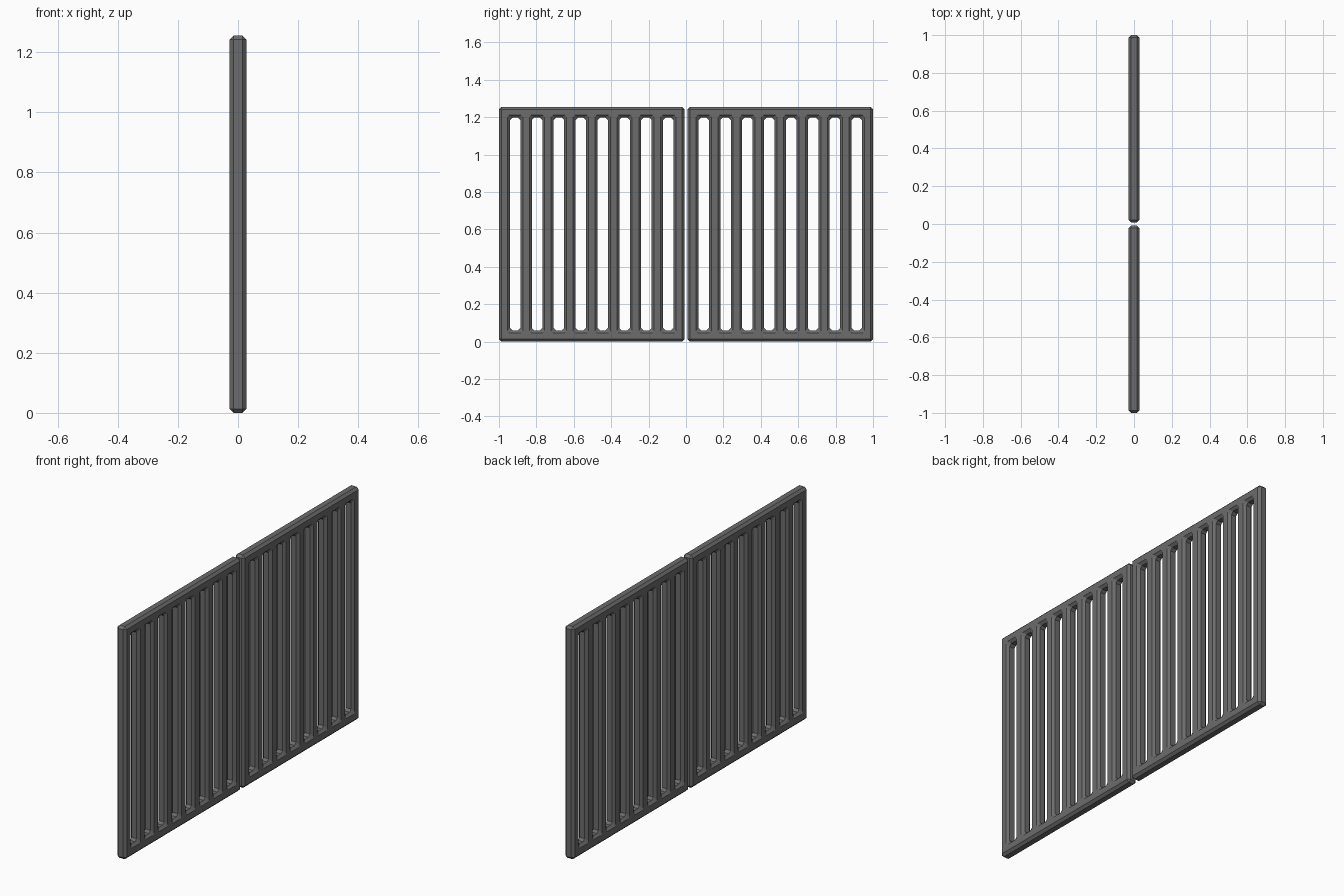
import bpy, bmesh

if "Cube" in bpy.data.objects:
    bpy.data.objects.remove(bpy.data.objects["Cube"])

W, H = 0.992, 1.255      # panel width and height
T, C = 0.028, 0.013      # half thickness and chamfer size
SLOTS, PITCH = 8, 0.117
SLOT_W, SLOT_Z0, SLOT_Z1 = 0.056, 0.06, 1.197

steel = bpy.data.materials.new("dark_grey")
steel.diffuse_color = (0.15, 0.15, 0.15, 1)
steel.use_nodes = True
steel.node_tree.nodes["Principled BSDF"].inputs["Base Color"].default_value = steel.diffuse_color


def rect_loop(bm, x, y0, y1, z0, z1, cut):
    """Rectangle with cut corners, in the plane at x."""
    pts = [(y0 + cut, z0), (y1 - cut, z0), (y1, z0 + cut), (y1, z1 - cut),
           (y1 - cut, z1), (y0 + cut, z1), (y0, z1 - cut), (y0, z0 + cut)]
    return [bm.verts.new((x, y, z)) for y, z in pts]


def wall(bm, y0, y1, z0, z1, inset, cut_face, cut_mid):
    """Chamfered wall running through the panel's thickness."""
    loops = []
    for x, i, cut in ((-T, inset, cut_face), (-T + C, 0, cut_mid),
                      (T - C, 0, cut_mid), (T, inset, cut_face)):
        loops.append(rect_loop(bm, x, y0 + i, y1 - i, z0 + i, z1 - i, cut))
    for a, b in zip(loops, loops[1:]):
        for k in range(8):
            n = (k + 1) % 8
            bm.faces.new((a[k], a[n], b[n], b[k]))


def panel(name, y):
    bm = bmesh.new()
    # outer rim
    wall(bm, -W / 2, W / 2, 0, H, C, 0, C)
    # vertical slots, widening towards both faces
    for i in range(SLOTS):
        c = (i - (SLOTS - 1) / 2) * PITCH
        wall(bm, c - SLOT_W / 2, c + SLOT_W / 2, SLOT_Z0, SLOT_Z1, -C, 0.009, C)
    bmesh.ops.remove_doubles(bm, verts=bm.verts[:], dist=1e-5)
    # flat faces with the slots left open
    for s in (-1, 1):
        rim = [e for e in bm.edges if e.is_boundary
               and all(abs(v.co.x - s * T) < 1e-5 for v in e.verts)]
        bmesh.ops.triangle_fill(bm, edges=rim, use_beauty=True, normal=(s, 0, 0))
    bmesh.ops.dissolve_limit(bm, angle_limit=0.01, verts=bm.verts[:], edges=bm.edges[:])
    bmesh.ops.recalc_face_normals(bm, faces=bm.faces[:])
    me = bpy.data.meshes.new(name)
    bm.to_mesh(me)
    bm.free()
    me.materials.append(steel)
    ob = bpy.data.objects.new(name, me)
    ob.location.y = y
    bpy.context.collection.objects.link(ob)


# two matching grate panels with a narrow gap
panel("grate_panel_front", -0.504)
panel("grate_panel_back", 0.504)
